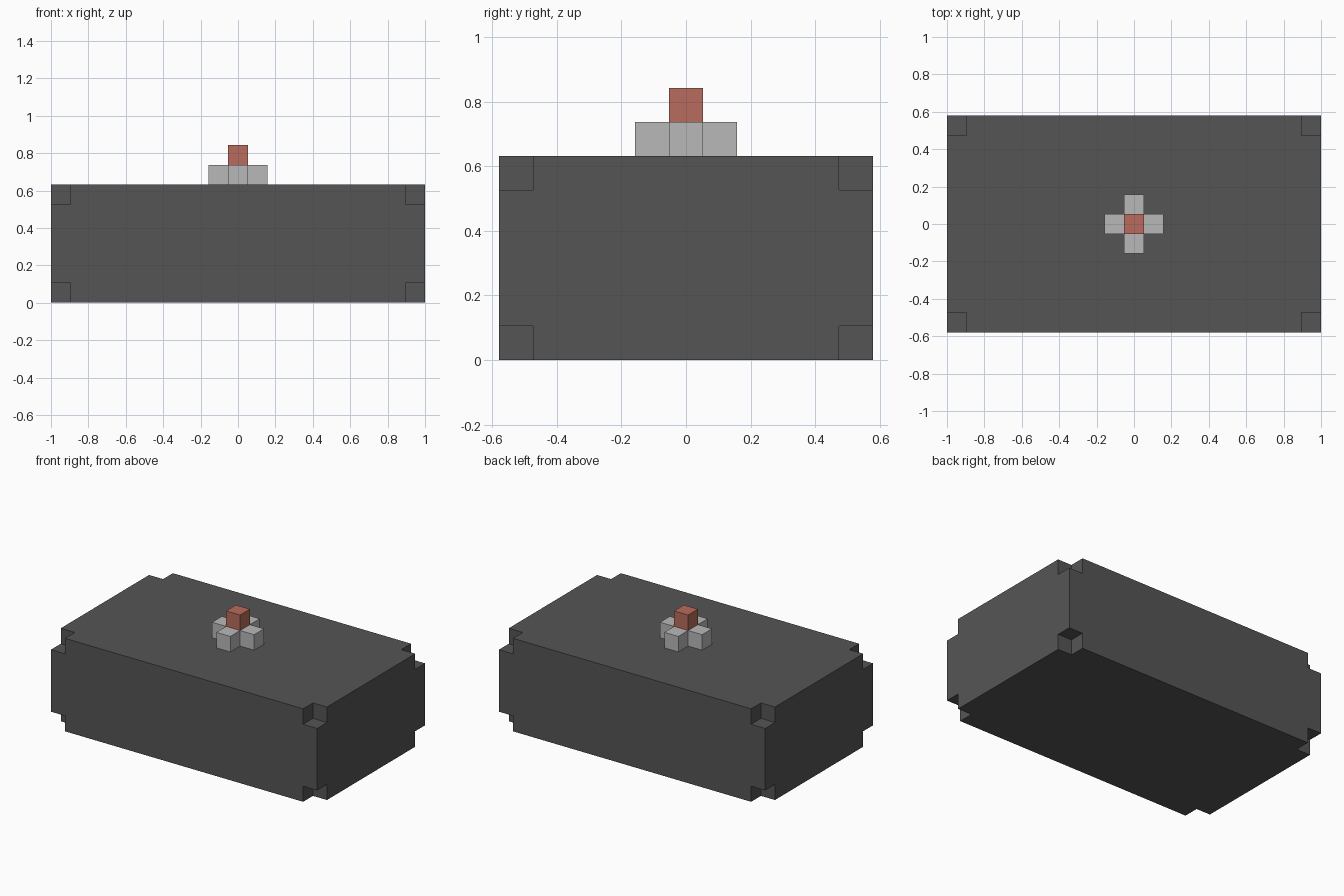
import bpy
import bmesh
from itertools import product
from mathutils import Matrix, Vector

if "Cube" in bpy.data.objects:
    bpy.data.objects.remove(bpy.data.objects["Cube"], do_unlink=True)

U = 2 / 19                       # edge of one block
SIZE = Vector((19, 11, 6)) * U   # body size


def make_material(name, color):
    mat = bpy.data.materials.new(name)
    mat.use_nodes = True
    mat.diffuse_color = (*color, 1)
    mat.node_tree.nodes["Principled BSDF"].inputs["Base Color"].default_value = (*color, 1)
    return mat


def add_box(bm, center, size):
    matrix = Matrix.Translation(center) @ Matrix.Diagonal((*size, 1))
    bmesh.ops.create_cube(bm, size=1, matrix=matrix)


def finish(bm, name, mat=None):
    bmesh.ops.recalc_face_normals(bm, faces=bm.faces)
    mesh = bpy.data.meshes.new(name)
    bm.to_mesh(mesh)
    bm.free()
    obj = bpy.data.objects.new(name, mesh)
    bpy.context.collection.objects.link(obj)
    if mat:
        mesh.materials.append(mat)
    return obj


dark = make_material("dark grey", (0.091, 0.091, 0.091))
light = make_material("light grey", (0.485, 0.485, 0.485))
red = make_material("brick red", (0.479, 0.147, 0.109))

# Main body block
bm = bmesh.new()
body_center = Vector((0, 0, SIZE.z / 2))
add_box(bm, body_center, SIZE)
body = finish(bm, "body", dark)

# Cubes centred on the eight corners, cutting one block from each
bm = bmesh.new()
for signs in product((-1, 1), repeat=3):
    corner = body_center + Vector(s * d / 2 for s, d in zip(signs, SIZE))
    add_box(bm, corner, (2 * U, 2 * U, 2 * U))
cutter = finish(bm, "corner_cutter", dark)
cutter.hide_render = True
cutter.hide_viewport = True
notch = body.modifiers.new("corner_notches", "BOOLEAN")
notch.operation = "DIFFERENCE"
notch.solver = "EXACT"
notch.object = cutter

# Bake the notches and discard the cutter
bpy.context.view_layer.update()
graph = bpy.context.evaluated_depsgraph_get()
notched = bpy.data.meshes.new_from_object(body.evaluated_get(graph))
body.modifiers.clear()
body.data = notched
bpy.data.objects.remove(cutter, do_unlink=True)

# Cross-shaped base: a centre block with its four sides extruded
bm = bmesh.new()
add_box(bm, (0, 0, SIZE.z + U / 2), (U, U, U))
bm.normal_update()
sides = [f for f in bm.faces if abs(f.normal.z) < 0.5]
for face in bmesh.ops.extrude_discrete_faces(bm, faces=sides)["faces"]:
    face.normal_update()
    bmesh.ops.translate(bm, verts=face.verts, vec=face.normal * U)
bmesh.ops.remove_doubles(bm, verts=bm.verts, dist=0.001)
finish(bm, "cross_base", light)

# Button on top of the cross
bm = bmesh.new()
add_box(bm, (0, 0, SIZE.z + U * 1.5), (U, U, U))
finish(bm, "top_button", red)
